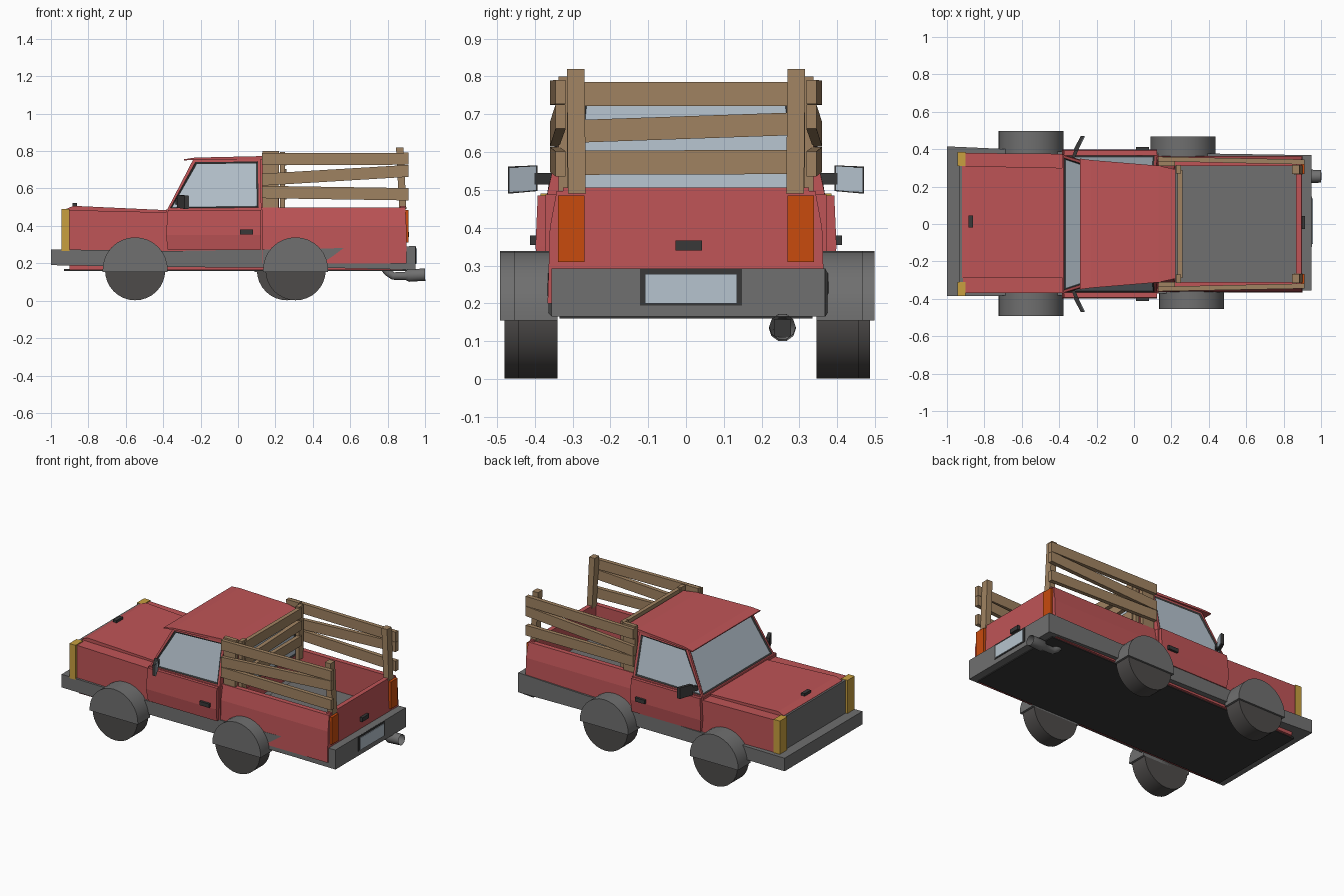
import bpy, bmesh, math

if "Cube" in bpy.data.objects:
    bpy.data.objects.remove(bpy.data.objects["Cube"])


def material(name, r, g, b):
    m = bpy.data.materials.new(name)
    m.use_nodes = True
    m.diffuse_color = (r, g, b, 1)
    m.node_tree.nodes["Principled BSDF"].inputs["Base Color"].default_value = (r, g, b, 1)
    return m


RED = material("red_paint", .52, .09, .095)
GREY = material("grey_trim", .16, .16, .16)
RUBBER = material("dark_rubber", .075, .07, .068)
BLACK = material("black_trim", .04, .04, .04)
GLASS = material("pale_glass", .47, .55, .62)
WOOD = material("brown_wood", .35, .225, .12)
ORANGE = material("orange_lamp", .58, .07, .004)
YELLOW = material("yellow_lamp", .58, .35, .05)


def finish(name, bm, *mats):
    bmesh.ops.recalc_face_normals(bm, faces=bm.faces)
    mesh = bpy.data.meshes.new(name)
    bm.to_mesh(mesh)
    bm.free()
    for m in mats:
        mesh.materials.append(m)
    ob = bpy.data.objects.new(name, mesh)
    bpy.context.collection.objects.link(ob)
    return ob


def loft_mesh(sections, axis="x", side=1):
    """Rectangles (position, a0, a1, b0, b1) joined along an axis."""
    bm = bmesh.new()
    rings = []
    for t, a0, a1, b0, b1 in sections:
        ring = []
        for a, b in ((a0, b0), (a1, b0), (a1, b1), (a0, b1)):
            x, y, z = {"x": (t, a, b), "y": (a, t, b), "z": (a, b, t)}[axis]
            ring.append(bm.verts.new((x, y * side, z)))
        rings.append(ring)
    for p, q in zip(rings, rings[1:]):
        for i in range(4):
            j = (i + 1) % 4
            bm.faces.new((p[i], p[j], q[j], q[i]))
    bm.faces.new(rings[0])
    bm.faces.new(rings[-1])
    bmesh.ops.recalc_face_normals(bm, faces=bm.faces)
    return bm


def loft(name, mat, sections, axis="x", side=1):
    return finish(name, loft_mesh(sections, axis, side), mat)


def box(name, mat, x0, x1, y0, y1, z0, z1, side=1):
    return loft(name, mat, [(x0, y0, y1, z0, z1), (x1, y0, y1, z0, z1)], "x", side)


def disc(name, mat, x, z, r, y0, y1, start=0, sweep=2 * math.pi, n=32):
    """Disc or arch with its axis along y."""
    bm = bmesh.new()
    count = n if sweep > 6 else n // 2 + 1
    angles = [start + sweep * i / n for i in range(n)] if sweep > 6 else \
        [start + sweep * i / (count - 1) for i in range(count)]
    face = bm.faces.new([bm.verts.new((x + r * math.cos(a), y0, z + r * math.sin(a))) for a in angles])
    new = bmesh.ops.extrude_face_region(bm, geom=[face])["geom"]
    bmesh.ops.translate(bm, vec=(0, y1 - y0, 0), verts=[v for v in new if isinstance(v, bmesh.types.BMVert)])
    ob = finish(name, bm, mat)
    bpy.ops.object.select_all(action="DESELECT")
    ob.select_set(True)
    bpy.context.view_layer.objects.active = ob
    bpy.ops.object.shade_smooth_by_angle(angle=math.radians(35))
    return ob


def windowed(name, bm, wanted, margin):
    """Inset a black frame and a sunken pane in each wanted face."""
    panes = [f for f in bm.faces if wanted(f.normal)]
    bmesh.ops.inset_individual(bm, faces=panes, thickness=margin)
    for f in panes:
        f.material_index = 1
    bmesh.ops.inset_individual(bm, faces=panes, thickness=.012, depth=-.006)
    for f in panes:
        f.material_index = 2
    return finish(name, bm, RED, BLACK, GLASS)


# Lower skirt and underside
loft("skirt", GREY, [(-1, -.385, .415, .19, .275), (-.4, -.382, .388, .18, .265),
                     (.5, -.365, .375, .175, .28), (.95, -.355, .368, .165, .292)])
box("sill", RED, -.9, .88, -.35, .35, .165, .2)
box("underside", BLACK, -.93, .9, -.335, .335, .16, .17)

# Nose with bonnet panel, grille and lamps
loft("nose", RED, [(-.92, -.37, .38, .2, .485), (-.38, -.37, .375, .2, .472)])
loft("bonnet", RED, [(-.92, -.29, .31, .47, .49), (-.88, -.29, .31, .47, .507),
                     (-.38, -.285, .3, .46, .484)])
box("grille", GREY, -.932, -.915, -.31, .33, .26, .488)
box("bonnet_handle", BLACK, -.885, -.86, -.02, .045, .5, .522)
for side in (1, -1):
    box("head_lamp", YELLOW, -.945, -.9, .31, .385, .265, .49, side)

# Cab
box("cab_base", RED, -.385, .13, -.372, .372, .2, .488)
cab = loft_mesh([(.484, -.38, .125, -.368, .368), (.758, -.238, .12, -.325, .325)], "z")
for v in cab.verts:
    if v.co.z > .7 and v.co.x > 0:
        v.co.y *= .95
windowed("cab_top", cab, lambda n: abs(n.z) < .8 and n.x < .5, .02)
back = loft_mesh([(.45, .11, .222, -.32, .32), (.76, .11, .212, -.292, .292)], "z")
windowed("cab_back", back, lambda n: n.x > .8, .032)
loft("roof", RED, [(-.29, -.35, .35, .75, .756), (-.23, -.342, .342, .753, .765),
                   (.13, -.312, .312, .756, .773), (.222, -.292, .292, .756, .77)])

for side in (1, -1):
    loft("door", RED, [(.27, -.375, .12, .36, .388), (.35, -.385, .122, .36, .398),
                       (.486, -.375, .122, .36, .392)], "z", side)
    box("door_handle", BLACK, .01, .08, .39, .412, .355, .38, side)
    loft("mirror_arm", BLACK, [(.355, -.335, -.315, .515, .545), (.4, -.315, -.295, .515, .545)], "y", side)
    loft("mirror", BLACK, [(.393, -.325, -.302, .497, .565), (.47, -.285, -.265, .49, .562)], "y", side)
    loft("mirror_glass", GLASS, [(.397, -.302, -.297, .5, .562), (.467, -.267, -.262, .493, .559)], "y", side)

# Load bed
box("bed_floor", GREY, .2, .88, -.34, .34, .27, .3)
for side in (1, -1):
    loft("bed_side", RED, [(.2, .12, .9, .31, .366), (.4, .12, .9, .31, .36),
                           (.497, .12, .895, .31, .342)], "z", side)
    box("tail_lamp", ORANGE, .875, .912, .268, .338, .31, .486, side)
loft("tailgate", RED, [(.2, .865, .9, -.355, .355), (.506, .865, .895, -.325, .325)], "z")
box("tailgate_handle", BLACK, .89, .915, -.028, .042, .34, .367)
box("plate_frame", BLACK, .945, .953, -.122, .148, .195, .291)
box("number_plate", GLASS, .95, .957, -.108, .135, .2, .278)

# Wooden rack: side boards, posts and headboard
for side in (1, -1):
    for za, zb, h in ((.725, .727, .064), (.615, .662, .064), (.548, .536, .066)):
        loft("side_board", WOOD, [(.128, .335, .36, za, za + h), (.912, .318, .345, zb, zb + h)], "x", side)
    loft("rear_post", WOOD, [(.49, .862, .9, .265, .312), (.82, .845, .885, .268, .315)], "z", side)
    loft("front_post", WOOD, [(.485, .13, .215, .315, .337), (.8, .13, .22, .31, .337)], "z", side)
    loft("head_post", WOOD, [(.45, .225, .25, .27, .315), (.795, .225, .25, .27, .315)], "z", side)
for za, zb, h in ((.722, .722, .064), (.625, .645, .06), (.54, .542, .064)):
    loft("head_board", WOOD, [(-.29, .232, .258, za, za + h), (.29, .232, .258, zb, zb + h)], "y")

# Wheels under half-round arches: x, inner y, outer y
for x, y0, y1 in ((-.55, .37, .498), (-.55, -.365, -.492), (.262, .345, .468), (.308, -.34, -.455)):
    inset = .012 if y1 > 0 else -.012
    disc("wheel", RUBBER, x, .163, .161, y0, y1 - inset)
    disc("wheel_arch", GREY, x, .165, .174, y0, y1, -.06, math.pi + .12)

# Exhaust pipe with wide open tip
curve = bpy.data.curves.new("exhaust", "CURVE")
curve.dimensions = "3D"
curve.bevel_depth = .036
curve.bevel_resolution = 3
line = curve.splines.new("POLY")
path = ((.775, .18, .55), (.8, .15, .55), (.83, .132, .6), (.895, .132, .65), (.91, .135, 1), (1, .139, .95))
line.points.add(len(path) - 1)
for p, (x, z, r) in zip(line.points, path):
    p.co = (x, .255, z, 1)
    p.radius = r
curve.materials.append(GREY)
bpy.context.collection.objects.link(bpy.data.objects.new("exhaust", curve))
box("exhaust_bore", BLACK, .915, .92, .232, .278, .113, .158)
